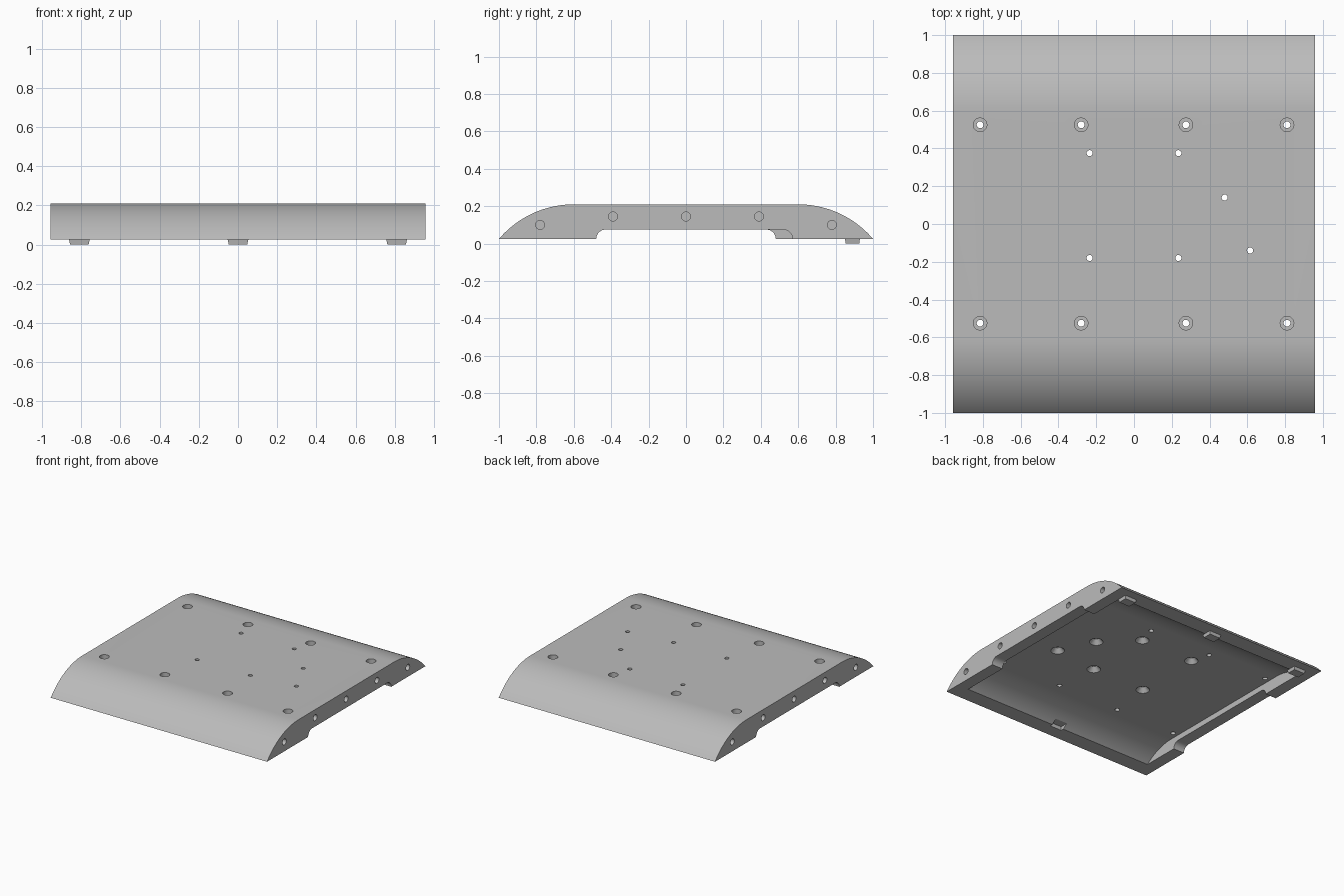
import bpy, bmesh
from math import sin, cos, asin, pi
from mathutils import Matrix

cube = bpy.data.objects.get("Cube")
if cube:
    bpy.data.objects.remove(cube, do_unlink=True)

HALF_X, BASE, TOP, FLAT, RADIUS = 0.957, 0.025, 0.21, 0.6, 0.525
CEILING, INNER_X, RIM_Y = 0.12, 0.86, 0.89

grey = bpy.data.materials.new("plain grey")
grey.use_nodes = True
colour = (0.5, 0.5, 0.5, 1)
grey.diffuse_color = colour
grey.node_tree.nodes["Principled BSDF"].inputs["Base Color"].default_value = colour


def finish(name, bm):
    bmesh.ops.recalc_face_normals(bm, faces=bm.faces)
    mesh = bpy.data.meshes.new(name)
    bm.to_mesh(mesh)
    bm.free()
    mesh.materials.append(grey)
    obj = bpy.data.objects.new(name, mesh)
    bpy.context.collection.objects.link(obj)
    return obj


def prism(name, profile, x0, x1):
    """Extrude a y-z profile along x."""
    bm = bmesh.new()
    face = bm.faces.new([bm.verts.new((x0, y, z)) for y, z in profile])
    out = bmesh.ops.extrude_face_region(bm, geom=[face])
    moved = [v for v in out["geom"] if isinstance(v, bmesh.types.BMVert)]
    bmesh.ops.translate(bm, verts=moved, vec=(x1 - x0, 0, 0))
    return finish(name, bm)


def cone(name, centre, r1, r2, depth, axis="Z"):
    """Cylinder or cone, r1 at the low end, centred on a point."""
    turn = Matrix.Rotation(pi / 2, 4, "Y") if axis == "X" else Matrix()
    bm = bmesh.new()
    bmesh.ops.create_cone(bm, cap_ends=True, segments=32, radius1=r1, radius2=r2,
                          depth=depth, matrix=Matrix.Translation(centre) @ turn)
    return finish(name, bm)


def block(name, centre, size, taper=1.0):
    """Box whose underside is scaled by taper."""
    bm = bmesh.new()
    bmesh.ops.create_cube(bm, size=1)
    for v in bm.verts:
        k = taper if v.co.z < 0 else 1
        v.co = [c + v.co[i] * size[i] * (k if i < 2 else 1) for i, c in enumerate(centre)]
    return finish(name, bm)


def arch(radius, top, base, steps=24):
    """Flat-topped arch, from +y round to -y."""
    drop = top - base
    end = asin((radius ** 2 - (radius - drop) ** 2) ** 0.5 / radius)
    side = []
    for i in range(steps + 1):
        a = end * (1 - i / steps)
        side.append((FLAT + radius * sin(a), top - radius * (1 - cos(a))))
    return side + [(-y, z) for y, z in reversed(side)]


# Curved shell and its cavity
shell = prism("curved_shell", arch(RADIUS, TOP, BASE), -HALF_X, HALF_X)
thickness = TOP - CEILING
inner = arch(RADIUS - thickness, CEILING, BASE)
lip = inner[0][0]
cutters = [prism("cavity_cutter", [(lip, -0.05)] + inner + [(-lip, -0.05)],
                 -INNER_X, INNER_X)]

# Round-cornered openings under both side walls
ROUND = 0.05
for side in (1, -1):
    low, high = (-0.48, 0.57) if side > 0 else (-0.57, 0.48)
    corner = [(ROUND * cos(i * pi / 16), BASE + ROUND * sin(i * pi / 16)) for i in range(9)]
    outline = [(high, -0.05)] + [(high - ROUND + y, z) for y, z in corner]
    outline += [(low + ROUND - y, z) for y, z in reversed(corner)] + [(low, -0.05)]
    cutters.append(prism("side_opening_cutter", outline, side * 0.8, side * 1.05))

# Blind holes in both side walls
for side in (1, -1):
    for y, z in ((-0.78, 0.1), (-0.39, 0.145), (0, 0.145), (0.39, 0.145), (0.78, 0.1)):
        cutters.append(cone("side_hole_cutter", (side * HALF_X, y, z), 0.024, 0.024, 0.14, "X"))

# Counterbored screw holes from the top
for x in (-0.815, -0.28, 0.275, 0.81):
    for y in (-0.525, 0.525):
        cutters.append(cone("screw_head_cutter", (x, y, TOP), 0.036, 0.036, 0.08))
        cutters.append(cone("screw_hole_cutter", (x, y, 0.15), 0.018, 0.018, 0.2))

# Small holes countersunk from below
for x, y in ((-0.235, 0.375), (0.235, 0.375), (-0.235, -0.18), (0.235, -0.18),
             (0.48, 0.14), (0.615, -0.14)):
    cutters.append(cone("countersink_cutter", (x, y, CEILING + 0.015), 0.055, 0.02, 0.04))
    cutters.append(cone("small_hole_cutter", (x, y, 0.15), 0.016, 0.016, 0.2))

# Slot in the front rim
cutters.append(block("front_slot_cutter", (0, -0.855, BASE), (0.105, 0.08, 0.06)))

# Cut everything out of the shell, then drop the cutters
for cutter in cutters:
    cutter.hide_render = True
    mod = shell.modifiers.new("cut", "BOOLEAN")
    mod.operation = "DIFFERENCE"
    mod.solver = "EXACT"
    mod.object = cutter
bpy.context.view_layer.update()
graph = bpy.context.evaluated_depsgraph_get()
result = bpy.data.meshes.new_from_object(shell.evaluated_get(graph))
shell.modifiers.clear()
shell.data = result
for cutter in cutters:
    bpy.data.objects.remove(cutter, do_unlink=True)

bpy.ops.object.select_all(action="DESELECT")
shell.select_set(True)
bpy.context.view_layer.objects.active = shell
bpy.ops.object.shade_smooth_by_angle(angle=pi / 6)

# Feet along the back rim
for name, x in (("right_foot", -0.81), ("middle_foot", 0), ("left_foot", 0.81)):
    block(name, (x, RIM_Y, BASE / 2), (0.105, 0.08, BASE), 0.9)
